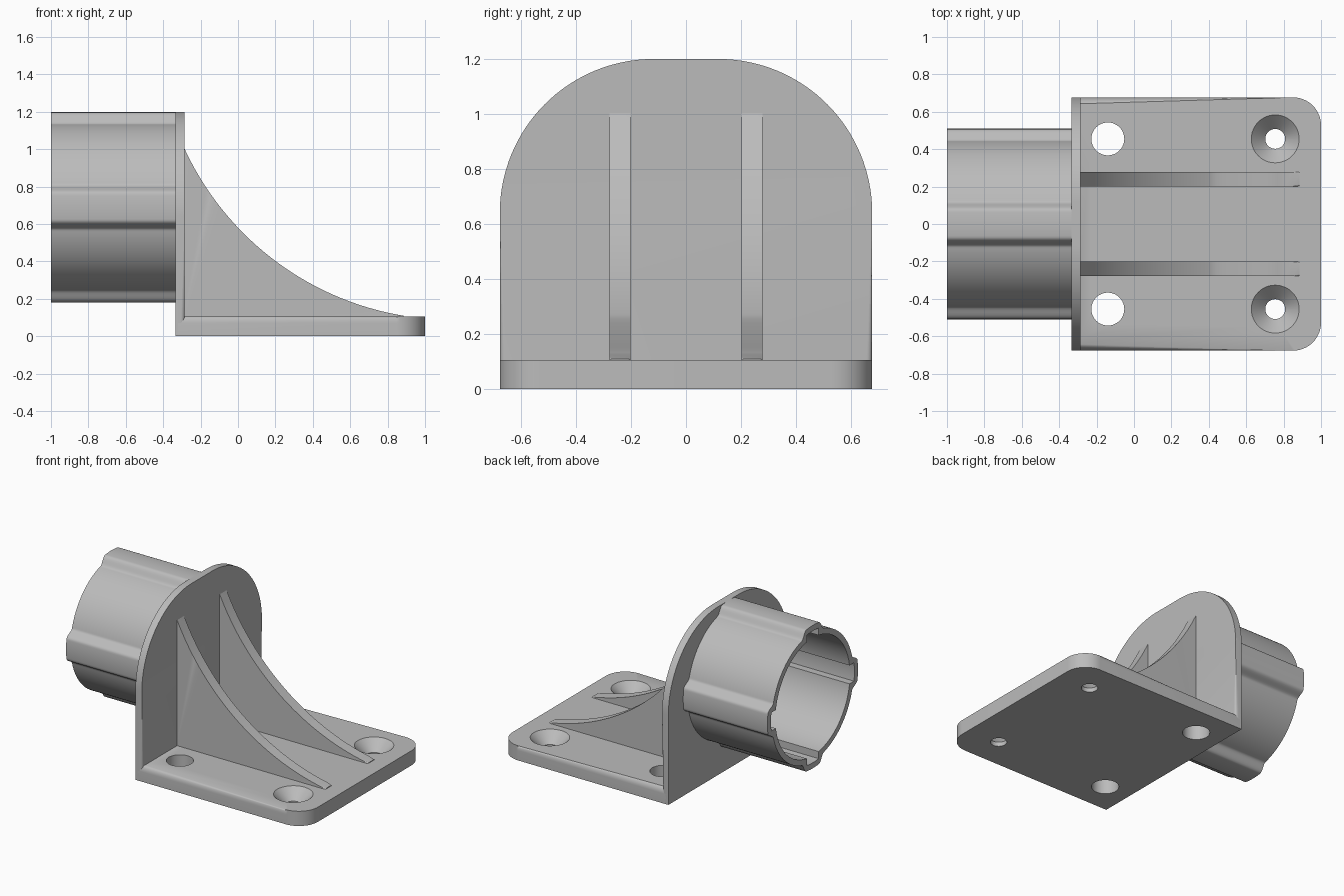
import bpy, bmesh, math
from mathutils import Vector

cube = bpy.data.objects.get("Cube")
if cube:
    bpy.data.objects.remove(cube, do_unlink=True)

grey = bpy.data.materials.new("mid grey plastic")
grey.use_nodes = True
COLOUR = (0.5, 0.5, 0.5, 1)
grey.diffuse_color = COLOUR
grey.node_tree.nodes["Principled BSDF"].inputs["Base Color"].default_value = COLOUR


def add_object(name, bm):
    bmesh.ops.recalc_face_normals(bm, faces=bm.faces)
    mesh = bpy.data.meshes.new(name)
    bm.to_mesh(mesh)
    bm.free()
    mesh.materials.append(grey)
    obj = bpy.data.objects.new(name, mesh)
    bpy.context.collection.objects.link(obj)
    return obj


def smooth(obj):
    bpy.ops.object.select_all(action='DESELECT')
    obj.select_set(True)
    bpy.context.view_layer.objects.active = obj
    bpy.ops.object.shade_smooth_by_angle(angle=math.radians(30))


def arc(cx, cy, r, a0, a1, n):
    angles = [math.radians(a0 + (a1 - a0) * i / n) for i in range(n + 1)]
    return [(cx + r * math.cos(a), cy + r * math.sin(a)) for a in angles]


def loft(bm, rings, closed=False):
    """Skin equal rings of points; closed joins last to first, else cap the ends."""
    loops = [[bm.verts.new(p) for p in ring] for ring in rings]
    pairs = list(zip(loops, loops[1:]))
    if closed:
        pairs.append((loops[-1], loops[0]))
    else:
        bm.faces.new(loops[0])
        bm.faces.new(loops[-1])
    for a, b in pairs:
        for i in range(len(a)):
            j = (i + 1) % len(a)
            bm.faces.new((a[i], a[j], b[j], b[i]))


def extruded(name, outline, place, d0, d1, bevel, rounded):
    """Extrude a 2D outline and round the edges whose two ends pass the test."""
    bm = bmesh.new()
    loft(bm, [[place(u, v, d) for u, v in outline] for d in (d0, d1)])
    edges = [e for e in bm.edges if rounded(e.verts[0].co, e.verts[1].co)]
    bmesh.ops.bevel(bm, geom=edges, offset=bevel, segments=5, profile=0.5,
                    affect='EDGES', clamp_overlap=True)
    return add_object(name, bm)


W, BACK, FACE, TOP = 0.677, -0.335, -0.285, 0.105

# Base plate with rounded front corners and a rounded upper rim
base_outline = ([(-0.32, -W)] + arc(0.85, -W + 0.15, 0.15, -90, 0, 16)
                + arc(0.85, W - 0.15, 0.15, 0, 90, 16) + [(-0.32, W)])
base = extruded("base_plate", base_outline, lambda x, y, z: Vector((x, y, z)), 0, TOP, 0.035,
                lambda a, b: min(a.z, b.z) > 0.1 and max(a.x, b.x) > -0.3)

# Screw holes: plain at the rear, countersunk at the far end
plain = [(0.088, -0.1), (0.088, 0.2)]
countersunk = [(0.053, -0.1), (0.053, 0.03), (0.128, TOP), (0.128, 0.2)]
bm = bmesh.new()
for x, profile in ((-0.14, plain), (0.755, countersunk)):
    for y in (-0.455, 0.455):
        loft(bm, [[(px, py, z) for px, py in arc(x, y, r, 0, 352.5, 47)] for r, z in profile])
cutter = add_object("hole_cutter", bm)
cutter.hide_render = True
mod = base.modifiers.new("holes", 'BOOLEAN')
mod.operation = 'DIFFERENCE'
mod.solver = 'EXACT'
mod.object = cutter
bpy.context.view_layer.objects.active = base
bpy.ops.object.modifier_apply(modifier=mod.name)
bpy.data.objects.remove(cutter, do_unlink=True)
smooth(base)

# Upright plate with an arched top
R = 0.56
plate_outline = ([(-W, 0), (W, 0)] + arc(W - R, 1.2 - R, R, 0, 90, 32)
                 + arc(R - W, 1.2 - R, R, 90, 180, 32))
plate = extruded("upright_plate", plate_outline, lambda y, z, x: Vector((x, y, z)),
                 BACK, FACE, 0.025,
                 lambda a, b: min(a.x, b.x) > FACE - 0.01 and max(a.z, b.z) > 0.01)
smooth(plate)

# Two curved gussets
CX, CZ, CR = 1.144, 1.663, 1.575
sweep = arc(CX, CZ, CR, 203.6, 260.5, 40)
rib_outline = [(-0.3, 0.06)] + sweep + [(sweep[-1][0], 0.06)]


def on_curve(a, b):
    near = all(abs(math.hypot(p.x - CX, p.z - CZ) - CR) < 0.001 for p in (a, b))
    return near and abs(a.y - b.y) < 0.001


for side, y in (("right", -0.24), ("left", 0.24)):
    rib = extruded(side + "_gusset", rib_outline, lambda x, z, d: Vector((x, d, z)),
                   y - 0.039, y + 0.039, 0.012, on_curve)
    smooth(rib)


# Socket tube with four hollow lobes
def lobe_angle(a):
    return abs((a + math.pi / 4) % (math.pi / 2) - math.pi / 4)


def outer_radius(a):
    t = min(max((0.27 - lobe_angle(a)) / 0.13, 0), 1)
    return 0.46 + 0.05 * t * t * (3 - 2 * t)


def inner_radius(a):
    return 0.47 if lobe_angle(a) < 0.15 else 0.42


def tube_ring(radius, x):
    angles = [math.radians(i) for i in range(360)]
    return [(x, radius(a) * math.cos(a), 0.69 + radius(a) * math.sin(a)) for a in angles]


bm = bmesh.new()
loft(bm, [tube_ring(outer_radius, -1), tube_ring(outer_radius, BACK + 0.01),
          tube_ring(inner_radius, BACK + 0.01), tube_ring(inner_radius, -1)], closed=True)
smooth(add_object("socket_tube", bm))
